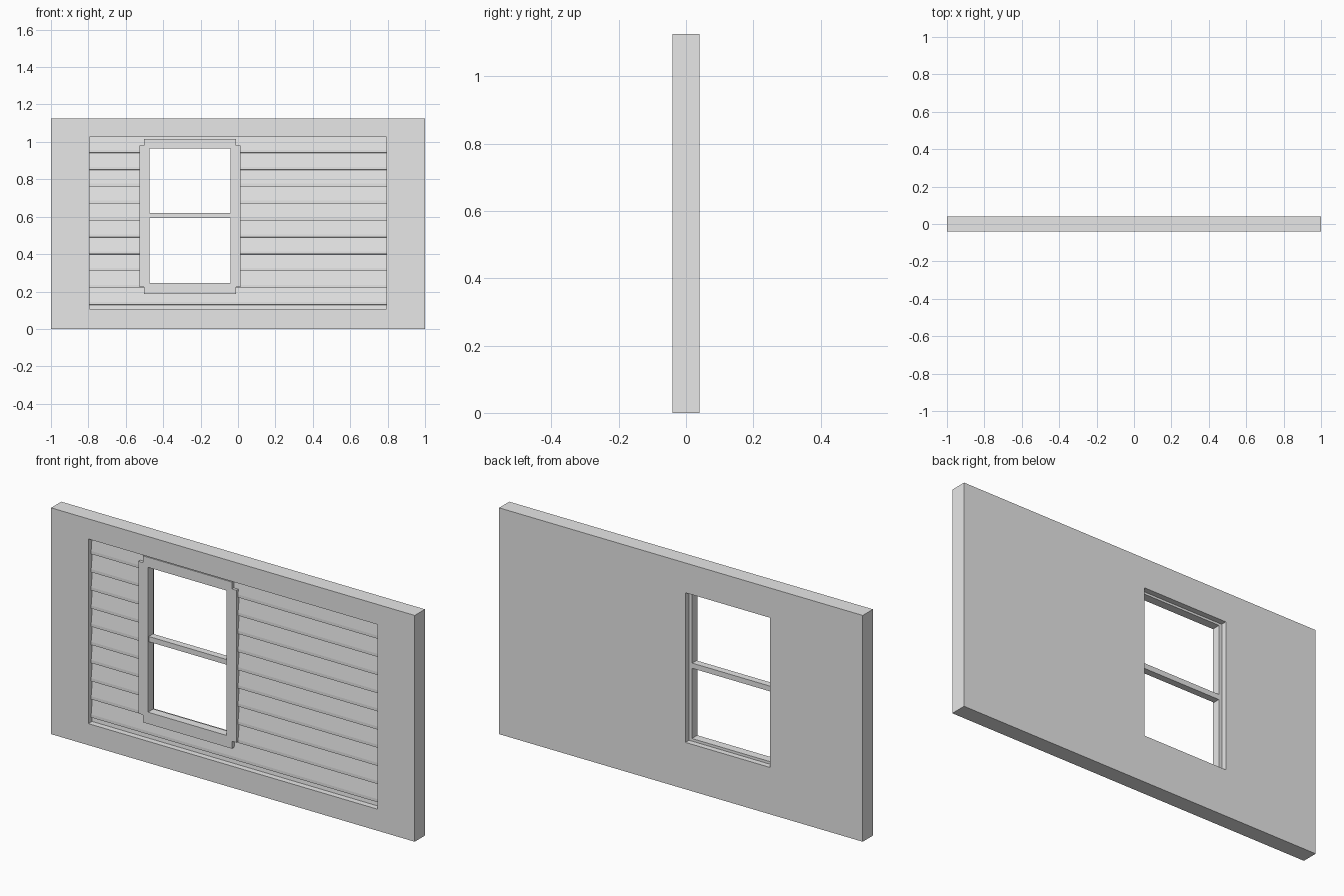
import bpy
import bmesh

cube = bpy.data.objects.get("Cube")
if cube:
    bpy.data.objects.remove(cube, do_unlink=True)

GREY = (0.8, 0.8, 0.8, 1)
grey = bpy.data.materials.new("plain grey")
grey.use_nodes = True
grey.diffuse_color = GREY
grey.node_tree.nodes["Principled BSDF"].inputs["Base Color"].default_value = GREY


def prism(name, points, axis, lo, hi):
    """Extrude a closed outline along x (points are y, z) or y (points are x, z)."""
    def place(p, d):
        return (d, p[0], p[1]) if axis == "x" else (p[0], d, p[1])
    bm = bmesh.new()
    face = bm.faces.new([bm.verts.new(place(p, lo)) for p in points])
    new = bmesh.ops.extrude_face_region(bm, geom=[face])["geom"]
    shift = (hi - lo, 0, 0) if axis == "x" else (0, hi - lo, 0)
    bmesh.ops.translate(bm, vec=shift,
                        verts=[v for v in new if isinstance(v, bmesh.types.BMVert)])
    bmesh.ops.recalc_face_normals(bm, faces=bm.faces)
    mesh = bpy.data.meshes.new(name)
    bm.to_mesh(mesh)
    bm.free()
    mesh.materials.append(grey)
    obj = bpy.data.objects.new(name, mesh)
    bpy.context.collection.objects.link(obj)
    return obj


def box(name, x, y, z):
    outline = [(x[0], z[0]), (x[1], z[0]), (x[1], z[1]), (x[0], z[1])]
    return prism(name, outline, "y", *y)


def cut(obj, cutter):
    mod = obj.modifiers.new("cut", "BOOLEAN")
    mod.operation = "DIFFERENCE"
    mod.solver = "EXACT"
    mod.object = cutter
    cutter.hide_render = True
    cutter.hide_set(True)
    cutter.display_type = "WIRE"


HALF = 0.04                      # half the wall thickness
PANEL_X, PANEL_Z = (-0.795, 0.795), (0.107, 1.025)
OPEN_X, OPEN_Z = (-0.489, -0.025), (0.233, 0.977)

# Wall slab with a shallow front panel and a window opening
wall = box("wall", (-1, 1), (-HALF, HALF), (0, 1.125))
panel_cutter = box("panel_cutter", PANEL_X, (-0.1, 0), PANEL_Z)
opening_cutter = box("opening_cutter", OPEN_X, (-0.2, 0.2), OPEN_Z)
cut(wall, panel_cutter)
cut(wall, opening_cutter)

# Lapped siding: every board leans out to a lip, then tucks back
ROOT, LIP, PITCH = -0.009, -0.018, 0.0903
profile = [(0.004, PANEL_Z[1]), (-0.011, PANEL_Z[1])]
for i in range(10):
    z = 0.957 - i * PITCH
    profile += [(LIP, z), (LIP, z - 0.015), (ROOT, z - 0.016)]
profile += [(-0.011, PANEL_Z[0]), (0.004, PANEL_Z[0])]
siding = prism("siding", profile, "x", *PANEL_X)
cut(siding, opening_cutter)

# Window casing: a rectangle with notched corners, around the glazing hole
sides_x, caps_x = (-0.527, 0.013), (-0.502, -0.012)
sides_z, caps_z = (0.225, 0.982), (0.188, 1.016)
outline = [
    (caps_x[0], caps_z[0]), (caps_x[1], caps_z[0]),
    (caps_x[1], sides_z[0]), (sides_x[1], sides_z[0]),
    (sides_x[1], sides_z[1]), (caps_x[1], sides_z[1]),
    (caps_x[1], caps_z[1]), (caps_x[0], caps_z[1]),
    (caps_x[0], sides_z[1]), (sides_x[0], sides_z[1]),
    (sides_x[0], sides_z[0]), (caps_x[0], sides_z[0]),
]
casing = prism("window_casing", outline, "y", -0.03, -0.004)
glass_x, glass_z = (-0.474, -0.041), (0.246, 0.966)
glazing_cutter = box("glazing_cutter", glass_x, (-0.2, 0.2), glass_z)
cut(casing, glazing_cutter)

# Sash behind the casing, and the bar between the two panes
sash = box("window_sash", OPEN_X, (-0.01, 0.012), OPEN_Z)
cut(sash, glazing_cutter)
box("window_bar", (glass_x[0] - 0.005, glass_x[1] + 0.005), (-0.024, 0.01), (0.594, 0.62))
